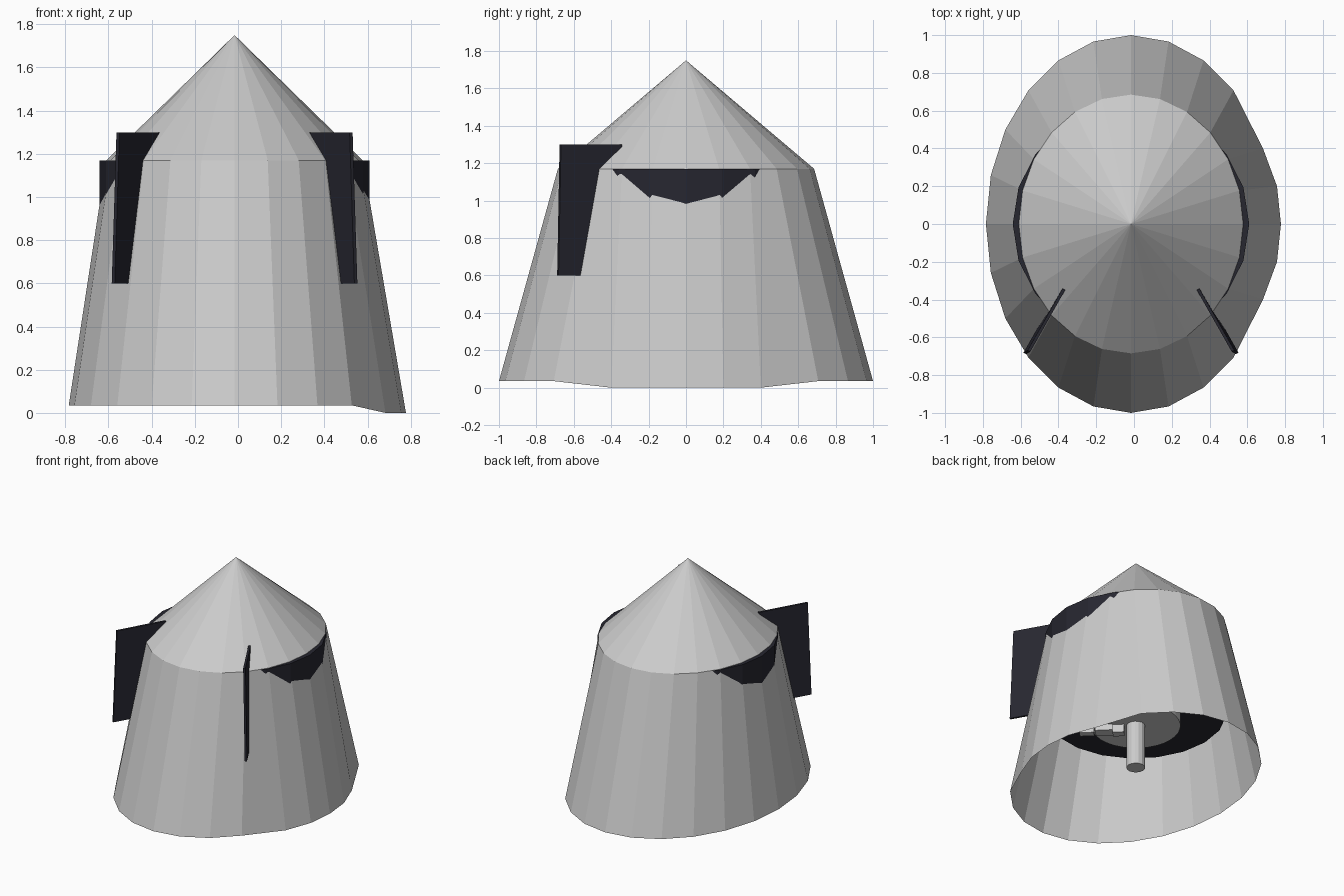
import bpy, bmesh, math
from mathutils import Vector

if "Cube" in bpy.data.objects:
    bpy.data.objects.remove(bpy.data.objects["Cube"])

CX = -0.016          # axis of the body
SIDES = 24

black = bpy.data.materials.new("black")
black.diffuse_color = (0.02, 0.02, 0.03, 1)
black.use_nodes = True
black.node_tree.nodes["Principled BSDF"].inputs["Base Color"].default_value = black.diffuse_color


def finish(bm, name, mat=None):
    bmesh.ops.recalc_face_normals(bm, faces=bm.faces)
    me = bpy.data.meshes.new(name)
    bm.to_mesh(me)
    bm.free()
    ob = bpy.data.objects.new(name, me)
    bpy.context.collection.objects.link(ob)
    if mat:
        me.materials.append(mat)
    return ob


def ring(bm, rx, ry, z):
    return [bm.verts.new((CX + rx * math.cos(a), ry * math.sin(a), z))
            for a in (2 * math.pi * i / SIDES for i in range(SIDES))]


def cylinder(name, r, z0, z1, sides, mat=None):
    bm = bmesh.new()
    bmesh.ops.create_cone(bm, cap_ends=True, segments=sides, radius1=r, radius2=r, depth=z1 - z0)
    bmesh.ops.translate(bm, verts=bm.verts, vec=(CX, 0, (z0 + z1) / 2))
    return finish(bm, name, mat)


def box(name, centre, size, angle):
    bm = bmesh.new()
    bmesh.ops.create_cube(bm, size=1)
    bmesh.ops.scale(bm, verts=bm.verts, vec=size)
    ob = finish(bm, name)
    ob.location = centre
    ob.rotation_euler.z = angle
    return ob


# Tapered open skirt, with its right-hand lower edge pulled down
bm = bmesh.new()
low = ring(bm, 0.768, 1.0, 0.035)
high = ring(bm, 0.594, 0.685, 1.17)
for i, x, y in ((0, 0.778, 0), (1, 0.757, 0.2), (2, 0.683, 0.4)):
    low[i].co = (x, y, 0)
    low[-i].co = (x, -y, 0)
for i in range(SIDES):
    j = (i + 1) % SIDES
    bm.faces.new((low[i], low[j], high[j], high[i]))
finish(bm, "tapered_skirt")

# Conical cap
bm = bmesh.new()
rim = ring(bm, 0.594, 0.685, 1.17)
tip = bm.verts.new((CX, 0, 1.75))
for i in range(SIDES):
    bm.faces.new((rim[i], rim[(i + 1) % SIDES], tip))
finish(bm, "cone_cap")

# Dark drum that pokes out at both sides below the cap
cylinder("inner_drum", 0.626, 0.55, 1.168, 20, black)

# Disc and shaft under the drum
cylinder("lower_disc", 0.31, 0.45, 0.56, 32)
cylinder("shaft", 0.065, 0.115, 0.5, 16)

# Small bracket parts beside the shaft
d = Vector((0.707, -0.707, 0))
for k, (dist, size) in enumerate(((0.12, (0.08, 0.06, 0.08)), (0.22, (0.12, 0.08, 0.05)),
                                  (0.34, (0.10, 0.05, 0.06)))):
    box(f"bracket_{k + 1}", Vector((CX, 0, 0.43)) + d * dist, size, -math.pi / 4)

# Thin front fins
for side, name in ((-1, "left_fin"), (1, "right_fin")):
    bm = bmesh.new()
    pts = ((0.355, -0.345, 1.3), (0.54, -0.672, 1.3), (0.562, -0.685, 0.6), (0.37, -0.345, 0.6))
    n = Vector((0.87, 0.49, 0)) * 0.008
    a, b = ([bm.verts.new((CX + side * (p[0] + s * n.x), p[1] + s * n.y, p[2])) for p in pts]
            for s in (-1, 1))
    bm.faces.new(a)
    bm.faces.new(b[::-1])
    for i in range(4):
        j = (i + 1) % 4
        bm.faces.new((a[i], b[i], b[j], a[j]))
    finish(bm, name, black)
